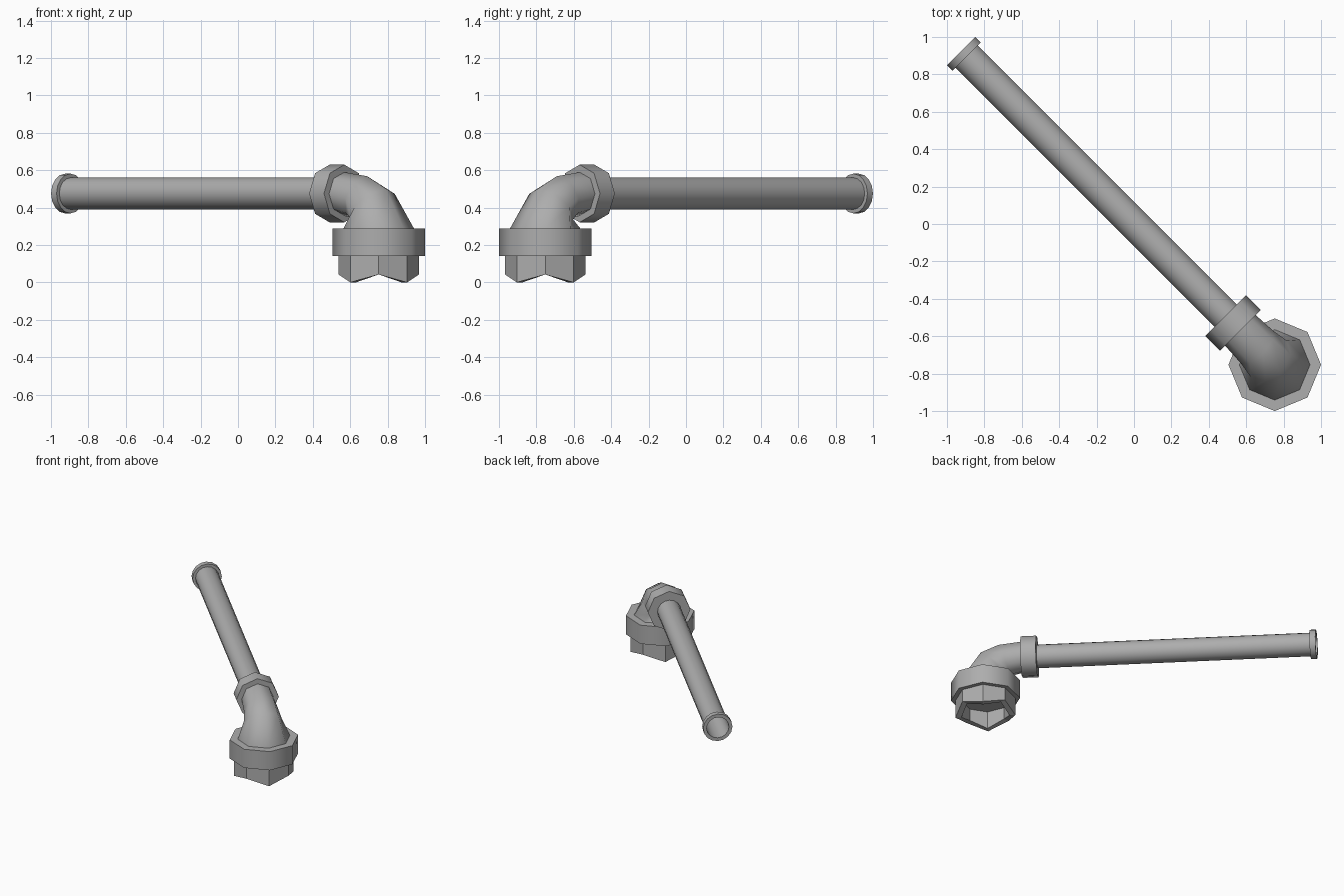
import bpy, bmesh, math
from mathutils import Vector

cube = bpy.data.objects.get("Cube")
if cube:
    bpy.data.objects.remove(cube, do_unlink=True)

# One plain grey for every part
grey = bpy.data.materials.new("pipe_grey")
grey.use_nodes = True
COLOUR = (0.42, 0.42, 0.42, 1)
grey.diffuse_color = COLOUR
grey.node_tree.nodes["Principled BSDF"].inputs["Base Color"].default_value = COLOUR

BASE = Vector((0.7525, -0.7525, 0))          # foot of the drop end
ALONG = Vector((-1, 1, 0)).normalized()      # pipe direction
SIDE = Vector((1, 1, 0)).normalized()
UP = Vector((0, 0, 1))
AXIS_Z = 0.475                               # height of the pipe axis


def loft(name, rings, sides, smooth=None, caps=(True, True), loop=False, notch=None):
    """Skin rings given as (distance along, height, tilt in degrees, radius)."""
    bm = bmesh.new()
    rows = []
    for i, (s, z, tilt, r) in enumerate(rings):
        t = math.radians(tilt)
        out = -ALONG * math.cos(t) + UP * math.sin(t)
        row = []
        for k in range(sides):
            a = 2 * math.pi * k / sides
            p = BASE + ALONG * s + UP * z + r * (out * math.cos(a) + SIDE * math.sin(a))
            if notch and i in notch and k % 2:
                p.z += notch[i]
            row.append(bm.verts.new(p))
        rows.append(row)
    pairs = list(zip(rows, rows[1:]))
    if loop:
        pairs.append((rows[-1], rows[0]))
    for a, b in pairs:
        for k in range(sides):
            j = (k + 1) % sides
            bm.faces.new((a[k], a[j], b[j], b[k]))
    if not loop:
        if caps[0]:
            bm.faces.new(rows[0])
        if caps[1]:
            bm.faces.new(rows[-1])
    bmesh.ops.recalc_face_normals(bm, faces=bm.faces)
    mesh = bpy.data.meshes.new(name)
    bm.to_mesh(mesh)
    bm.free()
    mesh.materials.append(grey)
    ob = bpy.data.objects.new(name, mesh)
    bpy.context.collection.objects.link(ob)
    if smooth:
        bpy.ops.object.select_all(action='DESELECT')
        ob.select_set(True)
        bpy.context.view_layer.objects.active = ob
        bpy.ops.object.shade_smooth_by_angle(angle=math.radians(smooth))
    return ob


def level(*profile):
    """Rings around the axis of the long pipe."""
    return [(s, AXIS_Z, 90, r) for s, r in profile]


def upright(*profile):
    """Rings around the vertical drop axis."""
    return [(0, z, 0, r) for z, r in profile]


# Long hollow pipe and the flange on its open end
loft("long_pipe", level((0.30, 0.085), (2.36, 0.085), (2.36, 0.081), (0.45, 0.081)), 16, 50)
loft("end_flange", level((2.33, 0.081), (2.33, 0.106), (2.372, 0.106), (2.372, 0.081)),
     16, 50, loop=True)

# Collar joining the pipe to the elbow
loft("pipe_collar", level((0.26, 0.154), (0.372, 0.154)), 8, 50)

# Tapered elbow turning down to the base
loft("elbow", [(0, 0.27, 0, 0.19), (0, 0.285, 0, 0.19), (0.045, 0.405, 45, 0.137),
               (0.13, 0.452, 70, 0.123), (0.27, AXIS_Z, 90, 0.115)], 8, 60)

# Wide base collar
loft("base_collar", upright((0.14, 0.2475), (0.287, 0.2475)), 8, 50)

# Hollow octagonal nut with a zigzag lower rim
loft("base_nut", upright((0.15, 0.215), (0, 0.215), (0, 0.172), (0.135, 0.172)), 8,
     caps=(True, True), notch={1: 0.042, 2: 0.042})
